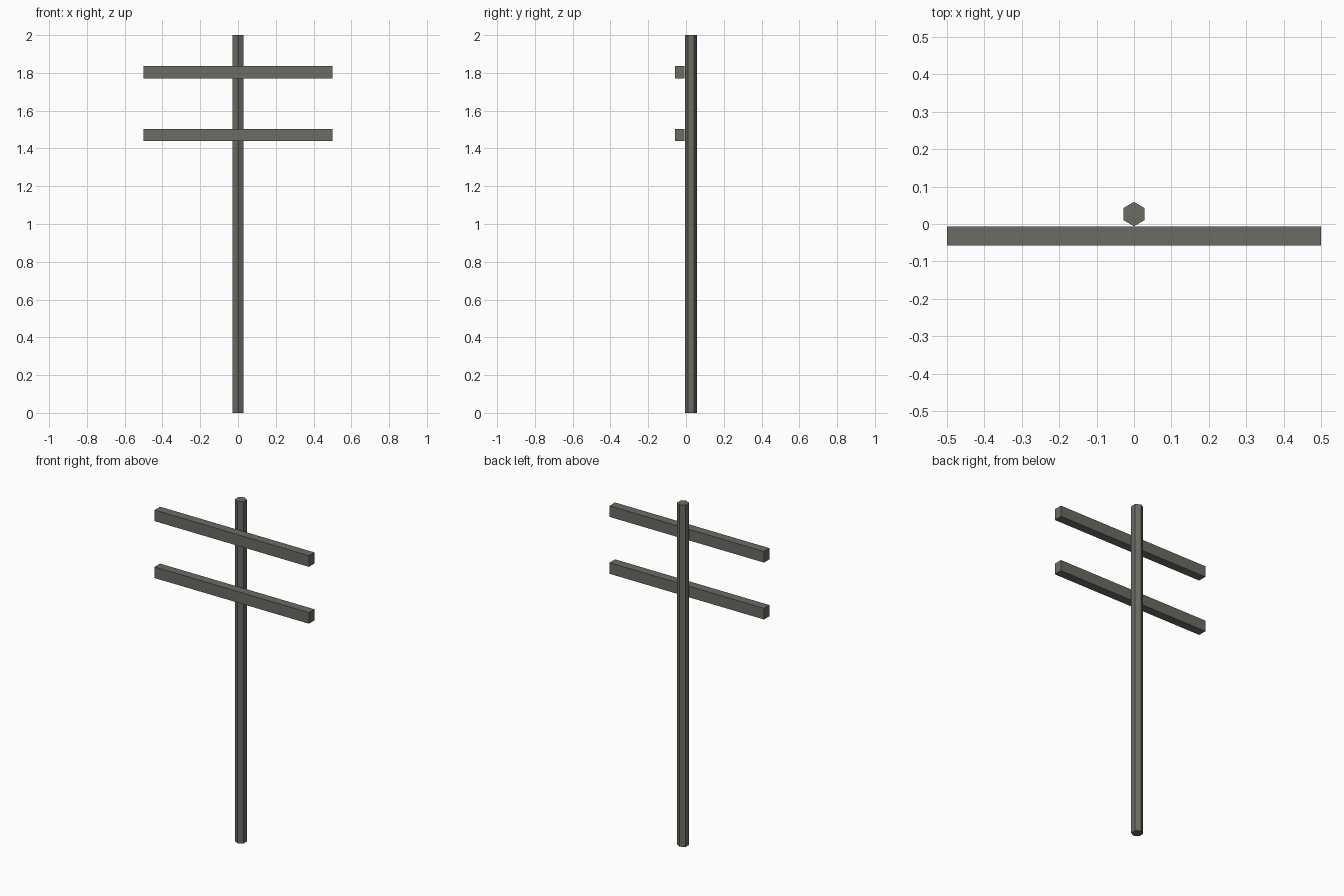
import bpy
import math

if "Cube" in bpy.data.objects:
    bpy.data.objects.remove(bpy.data.objects["Cube"])

# One weathered grey-brown colour for everything
wood = bpy.data.materials.new("weathered_wood")
wood.diffuse_color = (0.150, 0.146, 0.128, 1.0)
wood.use_nodes = True
wood.node_tree.nodes["Principled BSDF"].inputs["Base Color"].default_value = wood.diffuse_color


def prism(name, profile, offset):
    """Extrude a flat profile (list of 3D points) along an offset vector."""
    n = len(profile)
    verts = list(profile) + [tuple(a + b for a, b in zip(p, offset)) for p in profile]
    faces = [tuple(reversed(range(n))), tuple(range(n, 2 * n))]
    faces += [(i, (i + 1) % n, n + (i + 1) % n, n + i) for i in range(n)]
    mesh = bpy.data.meshes.new(name)
    mesh.from_pydata(verts, [], faces)
    mesh.materials.append(wood)
    obj = bpy.data.objects.new(name, mesh)
    bpy.context.collection.objects.link(obj)
    return obj


# Six-sided pole with corners pointing front and back
R, CY = 0.0325, 0.0265
hexagon = [(R * math.cos(math.radians(90 + 60 * i)),
            CY + R * math.sin(math.radians(90 + 60 * i)), 0.0) for i in range(6)]
prism("pole", hexagon, (0, 0, 2.0))

# Two crossbars resting against the front of the pole
Y0, Y1, HALF_H = -0.058, -0.007, 0.0325
for name, z in (("upper_crossbar", 1.804), ("lower_crossbar", 1.471)):
    section = [(-0.5, Y0, z - HALF_H), (-0.5, Y1, z - HALF_H),
               (-0.5, Y1, z + HALF_H), (-0.5, Y0, z + HALF_H)]
    prism(name, section, (1.0, 0, 0))
